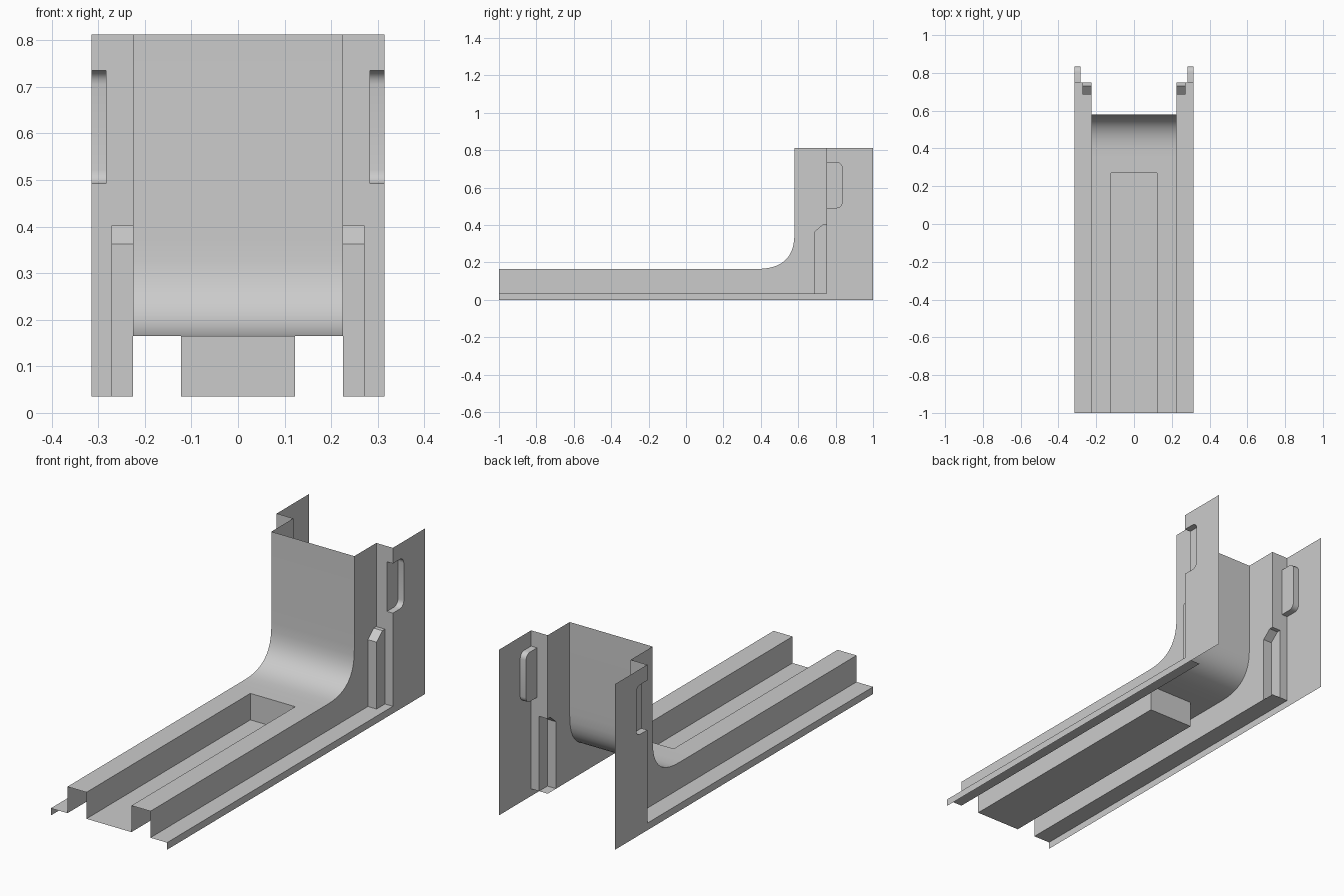
import bpy, bmesh, math
from mathutils import Vector

if "Cube" in bpy.data.objects:
    bpy.data.objects.remove(bpy.data.objects["Cube"])

X_IN, X_OUT, X_TROUGH = 0.225, 0.315, 0.122   # body side, outer wall, trough side
X_BUMP, X_SLOT = 0.272, 0.283
Z_BASE, Z_DECK, Z_TOP = 0.035, 0.165, 0.812
Y_STEP = 0.75


class Part:
    """Right half of a sheet part, mirrored across x = 0."""

    def __init__(self, name):
        self.name, self.bm = name, bmesh.new()

    def panel(self, pts, facing):
        f = self.bm.faces.new([self.bm.verts.new(p) for p in pts])
        f.normal_update()
        if f.normal.dot(Vector(facing)) < 0:
            f.normal_flip()

    def side(self, yz, x, facing=1):
        self.panel([(x, y, z) for y, z in yz], (facing, 0, 0))

    def strip(self, yz, x0, x1, facing=None, centre=None, sign=1):
        for (ya, za), (yb, zb) in zip(yz, yz[1:]):
            d = facing
            if centre:
                d = (0, sign * ((ya + yb) / 2 - centre[0]), sign * ((za + zb) / 2 - centre[1]))
            self.panel([(x0, ya, za), (x1, ya, za), (x1, yb, zb), (x0, yb, zb)], d)

    def finish(self):
        bmesh.ops.remove_doubles(self.bm, verts=self.bm.verts, dist=1e-5)
        me = bpy.data.meshes.new(self.name)
        self.bm.to_mesh(me)
        self.bm.free()
        ob = bpy.data.objects.new(self.name, me)
        bpy.context.collection.objects.link(ob)
        m = ob.modifiers.new("mirror", 'MIRROR')
        m.use_clip = True
        bpy.ops.object.select_all(action='DESELECT')
        ob.select_set(True)
        bpy.context.view_layer.objects.active = ob
        bpy.ops.object.shade_smooth_by_angle(angle=math.radians(30))


# Profiles in (y, z)
sweep = []
for i in range(13):
    t = i / 12 * math.pi / 2
    sweep.append((0.36 + 0.22 * math.sin(t) ** 0.74, Z_DECK + 0.205 * (1 - max(math.cos(t), 0) ** 0.74)))
bump_path = [(0.685, Z_BASE), (0.685, 0.363), (0.73, 0.402), (Y_STEP, 0.402)]


def arc(cy, cz, r, a0):
    return [(cy + r * math.cos(math.radians(a0 + 18 * k)),
             cz + r * math.sin(math.radians(a0 + 18 * k))) for k in range(6)]


slot_path = [(Y_STEP, 0.492)] + arc(0.805, 0.522, 0.03, -90) + arc(0.805, 0.705, 0.03, 0) + [(Y_STEP, 0.735)]

# Body: deck, swept riser and side walls
body = Part("body_shell")
body.strip([(-1, Z_DECK), (0.27, Z_DECK)], X_TROUGH, X_IN, (0, 0, 1))
body.strip([(0.27, Z_DECK)] + sweep + [(0.58, Z_TOP)], 0, X_IN, (0, -1, 1))
body.side([(-1, Z_DECK)] + sweep + [(0.58, Z_TOP), (Y_STEP, Z_TOP)] + bump_path[::-1] + [(-1, Z_BASE)], X_IN)
body.finish()

# Sunken trough in the deck
trough = Part("deck_trough")
trough.strip([(-1, Z_BASE), (0.27, Z_BASE)], 0, X_TROUGH, (0, 0, 1))
trough.strip([(0.27, Z_BASE), (0.27, Z_DECK)], 0, X_TROUGH, (0, -1, 0))
trough.side([(-1, Z_BASE), (0.27, Z_BASE), (0.27, Z_DECK), (-1, Z_DECK)], X_TROUGH, -1)
trough.finish()

# Bottom flange with its turned-down lip
flange = Part("base_flange")
flange.strip([(-1, Z_BASE), (Y_STEP, Z_BASE)], X_IN, X_OUT, (0, 0, 1))
flange.side([(-1, 0), (Y_STEP, 0), (Y_STEP, Z_BASE), (-1, Z_BASE)], X_OUT)
flange.finish()

# Stepped rear walls, notched for bump and slot
rear = Part("rear_walls")
step = [(X_BUMP, Z_BASE), (X_OUT, Z_BASE), (X_OUT, 0.492), (X_SLOT, 0.492), (X_SLOT, 0.735),
        (X_OUT, 0.735), (X_OUT, Z_TOP), (X_IN, Z_TOP), (X_IN, 0.402), (X_BUMP, 0.402)]
rear.panel([(x, Y_STEP, z) for x, z in step], (0, -1, 0))
rear.side([(Y_STEP, 0), (1, 0), (1, Z_TOP), (Y_STEP, Z_TOP)] + slot_path[::-1], X_OUT)
rear.finish()

# Recessed slot at the rear corner
slot = Part("corner_slot")
slot.strip(slot_path, X_SLOT, X_OUT, centre=(0.78, 0.613), sign=-1)
slot.side(slot_path, X_SLOT)
slot.finish()

# Chamfered bump in the lower inner corner
bump = Part("corner_bump")
bump.strip(bump_path, X_IN, X_BUMP, centre=(Y_STEP, 0.2))
bump.side(bump_path + [(Y_STEP, Z_BASE)], X_BUMP)
bump.finish()
